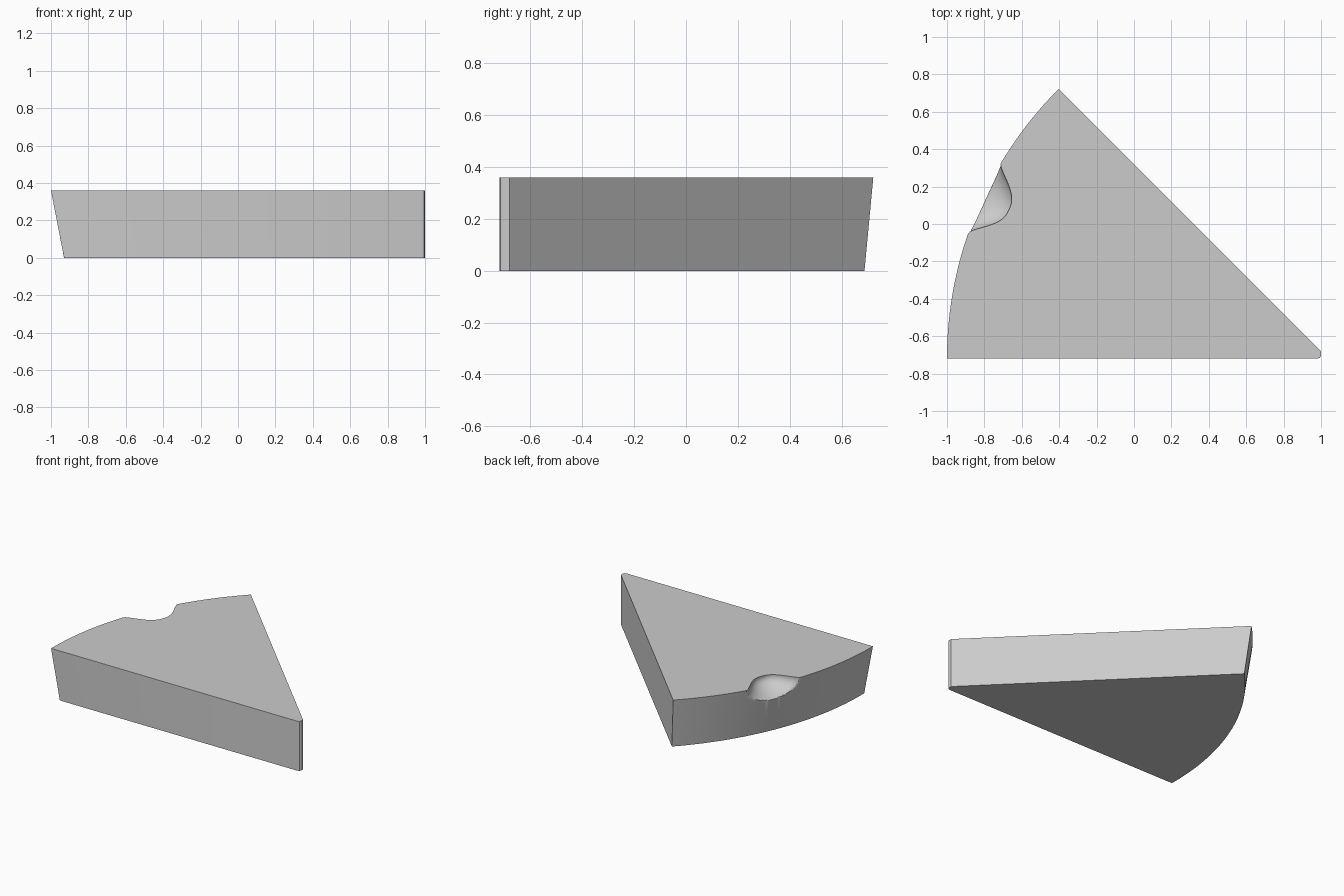
import bpy
import bmesh
import math

cube = bpy.data.objects.get("Cube")
if cube:
    bpy.data.objects.remove(cube, do_unlink=True)

HEIGHT = 0.36
APEX = (1.04, -0.72)        # centre of the outer arc
RADIUS = 2.04
SPAN = math.radians(45)
COLUMNS = 120
NOTCH_ANGLE = math.radians(25)
NOTCH_HALF = 0.205
NOTCH_IN = 0.155
NOTCH_DEPTH = 0.115

grey = bpy.data.materials.new("plain grey")
grey.use_nodes = True
colour = (0.6, 0.6, 0.6, 1)
grey.diffuse_color = colour
grey.node_tree.nodes["Principled BSDF"].inputs["Base Color"].default_value = colour


def wall_point(angle, z):
    """Point on the leaning outer wall, pushed in by the finger notch."""
    lean = 0.07 - 0.022 * angle / SPAN
    r = RADIUS - lean * (1 - z / HEIGHT)
    across = RADIUS * (angle - NOTCH_ANGLE) / NOTCH_HALF
    rho = math.hypot(across, (HEIGHT - z) / NOTCH_DEPTH)
    if rho < 1:
        r -= NOTCH_IN * (1 - rho ** 2.5) ** 1.5
    return (APEX[0] - r * math.cos(angle), APEX[1] + r * math.sin(angle), z)


bm = bmesh.new()

# Outer wall: rows from the floor up, finer through the notch
start = HEIGHT - NOTCH_DEPTH
levels = [0, start / 2] + [start + NOTCH_DEPTH * i / 20 for i in range(21)]
rows = [[bm.verts.new(wall_point(SPAN * c / COLUMNS, z)) for c in range(COLUMNS + 1)]
        for z in levels]
for low, high in zip(rows, rows[1:]):
    for c in range(COLUMNS):
        face = bm.faces.new((low[c], low[c + 1], high[c + 1], high[c]))
        face.smooth = True

# Blunted tip, from the slanted side round to the front side
tip = [(1, -0.68), (1, -0.705), (0.994, -0.715), (0.98, -0.72)]
tip_low = [bm.verts.new((x, y, 0)) for x, y in tip]
tip_high = [bm.verts.new((x, y, HEIGHT)) for x, y in tip]
for i in range(len(tip) - 1):
    bm.faces.new((tip_low[i], tip_low[i + 1], tip_high[i + 1], tip_high[i]))

# Two flat sides, then top and bottom
bm.faces.new([row[0] for row in rows] + [tip_high[-1], tip_low[-1]])
bm.faces.new([row[-1] for row in rows] + [tip_high[0], tip_low[0]])
bm.faces.new(rows[-1] + tip_high)
bm.faces.new(rows[0] + tip_low)
bmesh.ops.recalc_face_normals(bm, faces=bm.faces)

mesh = bpy.data.meshes.new("wedge_block")
bm.to_mesh(mesh)
bm.free()
mesh.materials.append(grey)
block = bpy.data.objects.new("wedge_block", mesh)
bpy.context.collection.objects.link(block)

# Smooth curved wall with crisp rims
bpy.ops.object.select_all(action="DESELECT")
block.select_set(True)
bpy.context.view_layer.objects.active = block
bpy.ops.object.shade_smooth_by_angle(angle=math.radians(25))
